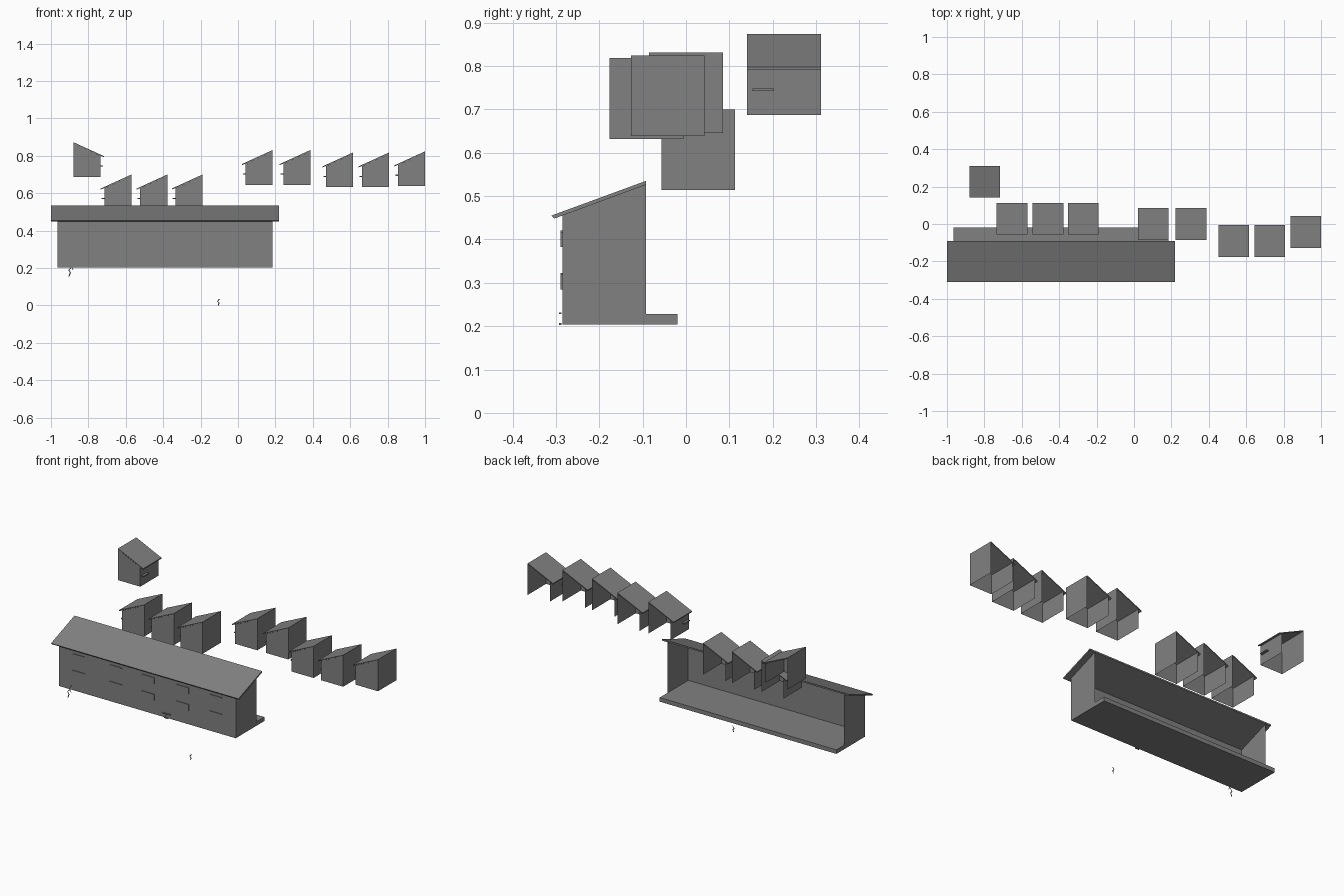
import bpy, bmesh, math
from mathutils import Vector

if "Cube" in bpy.data.objects:
    bpy.data.objects.remove(bpy.data.objects["Cube"])

grey = bpy.data.materials.new("mid_grey")
grey.diffuse_color = (0.22, 0.22, 0.22, 1)
grey.use_nodes = True
grey.node_tree.nodes["Principled BSDF"].inputs["Base Color"].default_value = grey.diffuse_color


def make(name, verts, faces):
    me = bpy.data.meshes.new(name)
    me.from_pydata(verts, [], faces)
    me.materials.append(grey)
    ob = bpy.data.objects.new(name, me)
    bpy.context.collection.objects.link(ob)
    return ob


def box(name, x0, x1, y0, y1, z0, z1):
    bm = bmesh.new()
    bmesh.ops.create_cube(bm, size=1)
    for v in bm.verts:
        v.co = Vector(((x0 + x1) / 2 + v.co.x * (x1 - x0),
                       (y0 + y1) / 2 + v.co.y * (y1 - y0),
                       (z0 + z1) / 2 + v.co.z * (z1 - z0)))
    ob = make(name, [], [])
    bm.to_mesh(ob.data)
    bm.free()
    return ob


def slab(name, profile, axis, a, b):
    """Extrude a closed four-point profile along x (y,z points) or y (x,z points)."""
    def pt(p, t):
        return (t, p[0], p[1]) if axis == 'x' else (p[0], t, p[1])
    verts = [pt(p, a) for p in profile] + [pt(p, b) for p in profile]
    n = len(profile)
    faces = [tuple(range(n)), tuple(range(2 * n - 1, n - 1, -1))]
    faces += [(i, i + n, (i + 1) % n + n, (i + 1) % n) for i in range(n)]
    ob = make(name, verts, faces)
    bm = bmesh.new()
    bm.from_mesh(ob.data)
    bmesh.ops.recalc_face_normals(bm, faces=bm.faces)
    bm.to_mesh(ob.data)
    bm.free()
    return ob


# Long hall: thin front and end walls, open at the back
X0, X1, YF, YB, Z0, ZF, ZB = -0.965, 0.185, -0.285, -0.092, 0.204, 0.455, 0.526
make("hall_walls",
     [(X0, YB, Z0), (X0, YF, Z0), (X1, YF, Z0), (X1, YB, Z0),
      (X0, YB, ZB), (X0, YF, ZF), (X1, YF, ZF), (X1, YB, ZB)],
     [(0, 1, 5, 4), (1, 2, 6, 5), (2, 3, 7, 6)])
box("hall_floor", X0, X1, YF, -0.02, Z0, 0.228)
slab("hall_roof", [(-0.31, 0.455), (-0.304, 0.448), (-0.092, 0.526), (-0.092, 0.535)],
     'x', -1.0, 0.22)

# Facade bars: five columns, two rows, the middle columns with a drop bar
for col, x in enumerate((-0.875, -0.635, -0.425, -0.2, 0.015)):
    for z in (0.42, 0.322):
        box("window_head", x, x + 0.08, YF - 0.004, YF, z - 0.004, z)
        if col in (2, 3):
            box("window_side", x + 0.076, x + 0.08, YF - 0.004, YF, z - 0.038, z)


# Small hanging strips, each a flat zigzag in front of the facade
def zigzag(name, pts, w):
    verts, faces = [], []
    for i, (x, z) in enumerate(pts):
        verts += [(x - w, -0.291, z), (x + w, -0.291, z)]
        if i:
            faces.append((2 * i - 2, 2 * i - 1, 2 * i + 1, 2 * i))
    make(name, verts, faces)


zigzag("left_strand", [(-0.904, 0.155), (-0.896, 0.175), (-0.905, 0.19),
                       (-0.89, 0.205), (-0.888, 0.22), (-0.874, 0.237)], 0.003)
zigzag("left_twig", [(-0.882, 0.19), (-0.888, 0.205), (-0.896, 0.215)], 0.002)
zigzag("low_strand", [(-0.105, 0.0), (-0.102, 0.014), (-0.11, 0.022), (-0.099, 0.035)], 0.003)
box("middle_bar", -0.288, -0.236, -0.293, -0.287, 0.228, 0.232)
box("middle_low_bar", -0.276, -0.252, -0.293, -0.287, 0.203, 0.207)
zigzag("middle_strand", [(-0.262, 0.205), (-0.27, 0.217), (-0.256, 0.23)], 0.003)


# Sheds: three thin walls open at back and bottom, lean-to roof, small ledge
def shed(high_x, d, y, z):
    """high_x is the tall wall; d = -1 when the roof falls toward -x."""
    low, eave = high_x + d * 0.145, high_x + d * 0.164
    yb = y + 0.17
    make("shed_walls",
         [(high_x, yb, z), (high_x, y, z), (low, y, z), (low, yb, z),
          (high_x, yb, z + 0.18), (high_x, y, z + 0.18),
          (low, y, z + 0.113), (low, yb, z + 0.113)],
         [(0, 1, 5, 4), (1, 2, 6, 5), (2, 3, 7, 6)])
    slab("shed_roof", [(high_x, z + 0.18), (high_x, z + 0.186),
                       (eave, z + 0.111), (eave, z + 0.105)], 'y', y, yb)
    a, b = sorted((low, low + d * 0.014))
    box("shed_ledge", a, b, y + 0.012, y + 0.062, z + 0.055, z + 0.061)


for hx in (-0.57, -0.378, -0.19):
    shed(hx, -1, -0.057, 0.514)
for hx in (0.185, 0.387):
    shed(hx, -1, -0.085, 0.645)
for hx in (0.615, 0.808):
    shed(hx, -1, -0.176, 0.632)
shed(1.0, -1, -0.127, 0.638)
shed(-0.88, 1, 0.141, 0.687)
